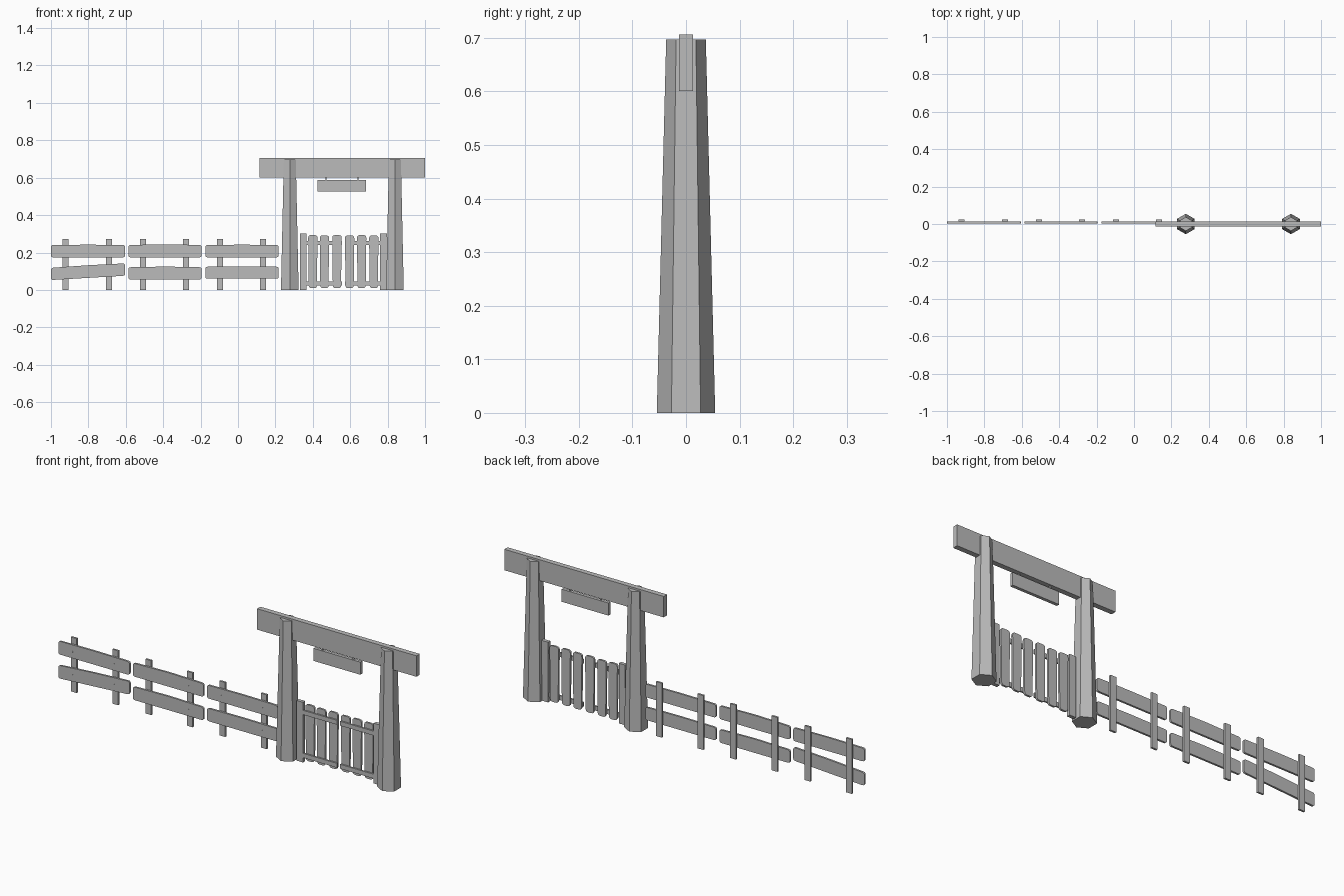
import bpy, bmesh, math
from mathutils import Vector

if "Cube" in bpy.data.objects:
    bpy.data.objects.remove(bpy.data.objects["Cube"])

wood = bpy.data.materials.new("weathered_grey")
wood.diffuse_color = (0.5, 0.5, 0.5, 1)
wood.use_nodes = True
wood.node_tree.nodes["Principled BSDF"].inputs["Base Color"].default_value = wood.diffuse_color


def finish(name, bm):
    bmesh.ops.recalc_face_normals(bm, faces=bm.faces)
    me = bpy.data.meshes.new(name)
    bm.to_mesh(me)
    bm.free()
    me.materials.append(wood)
    ob = bpy.data.objects.new(name, me)
    bpy.context.collection.objects.link(ob)
    return ob


def prism(name, outline, y0, y1):
    """Extrude an x/z outline from y0 to y1."""
    bm = bmesh.new()
    face = bm.faces.new([bm.verts.new((x, y0, z)) for x, z in outline])
    ext = bmesh.ops.extrude_face_region(bm, geom=[face])
    for v in ext["geom"]:
        if isinstance(v, bmesh.types.BMVert):
            v.co.y = y1
    return finish(name, bm)


def box(name, x0, x1, y0, y1, z0, z1):
    return prism(name, [(x0, z0), (x1, z0), (x1, z1), (x0, z1)], y0, y1)


def rounded(corners, r, n=3):
    """Round the corners of an outline with short curves."""
    pts = []
    for i, c in enumerate(corners):
        c = Vector(c)
        a = c + (Vector(corners[i - 1]) - c).normalized() * r
        b = c + (Vector(corners[(i + 1) % len(corners)]) - c).normalized() * r
        for k in range(n + 1):
            t = k / n
            pts.append((1 - t) ** 2 * a + 2 * t * (1 - t) * c + t * t * b)
    return [(p.x, p.y) for p in pts]


# Gateway: tapered six-sided posts, cross beam and hanging sign
for side, x in (("left", 0.277), ("right", 0.839)):
    bm = bmesh.new()
    rings = []
    for z, r in ((0, 0.0545), (0.697, 0.037)):
        rings.append([bm.verts.new((x + r * math.cos(math.radians(30 + 60 * i)),
                                    r * math.sin(math.radians(30 + 60 * i)), z))
                      for i in range(6)])
    for i in range(6):
        j = (i + 1) % 6
        bm.faces.new((rings[0][i], rings[0][j], rings[1][j], rings[1][i]))
    bm.faces.new(rings[0])
    bm.faces.new(rings[1])
    finish(side + "_gateway_post", bm)
box("cross_beam", 0.115, 1.0, -0.013, 0.013, 0.601, 0.706)
box("hanging_sign", 0.425, 0.685, -0.008, 0.008, 0.525, 0.588)
for x in (0.471, 0.642):
    box("sign_hanger", x - 0.003, x + 0.003, -0.003, 0.003, 0.584, 0.605)

# Gate: two leaves of rounded slats on thin rails, hung on short posts
for x0, x1 in ((0.332, 0.367), (0.76, 0.797)):
    box("gate_post", x0, x1, -0.009, 0.009, 0, 0.302)
for x0, x1 in ((0.35, 0.555), (0.573, 0.78)):
    for z in (0.024, 0.24):
        box("gate_rail", x0, x1, -0.009, -0.001, z, z + 0.022)
slats = [(0.400, 0.293), (0.462, 0.291), (0.529, 0.293),
         (0.597, 0.291), (0.661, 0.293), (0.726, 0.291)]
for x, top in slats:
    prism("gate_slat", rounded([(x - 0.022, 0.01), (x + 0.022, 0.01),
                                (x + 0.025, top), (x - 0.025, top)], 0.014),
          -0.001, 0.009)

# Fence: three sections, each with two rails in front of two pickets
# x start, x end, lower rail bottom/top at left, bottom/top at right, bow
sections = [(-1.0, -0.604, 0.053, 0.118, 0.076, 0.142, 0.002),
            (-0.586, -0.194, 0.056, 0.121, 0.056, 0.121, 0.004),
            (-0.175, 0.217, 0.06, 0.124, 0.06, 0.124, 0.002)]
for x0, x1, lb, lt, rb, rt, bow in sections:
    xm = (x0 + x1) / 2
    for name, b0, t0, b1, t1 in (("lower_rail", lb, lt, rb, rt),
                                 ("upper_rail", 0.174, 0.24, 0.174, 0.24)):
        corners = [(x0, b0), (xm, (b0 + b1) / 2), (x1, b1),
                   (x1, t1), (xm, (t0 + t1) / 2 + bow), (x0, t0)]
        prism("fence_" + name, rounded(corners, 0.012), 0.003, 0.013)
    for px in (x0 + 0.079, x0 + 0.309):
        box("fence_picket", px - 0.016, px + 0.016, 0.013, 0.023, 0, 0.273)
        # Nail heads
        t = (px - x0) / (x1 - x0)
        zl = (lb + lt) / 2 + t * (rb - lb)
        for z in (zl, 0.207):
            ring = [(px + 0.003 * math.cos(a * math.pi / 3),
                     z + 0.003 * math.sin(a * math.pi / 3)) for a in range(6)]
            prism("nail_head", ring, 0.002, 0.004)
